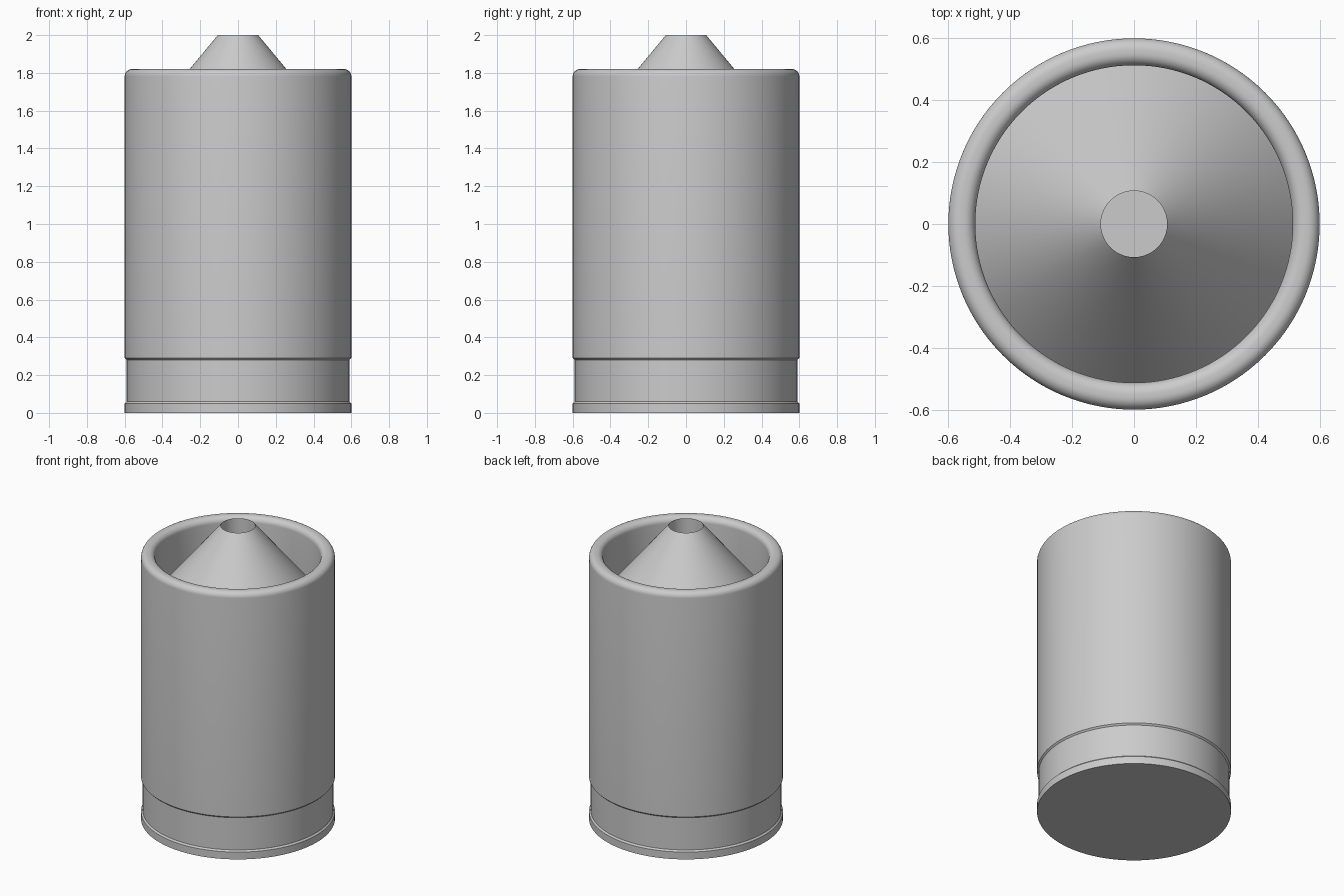
import bpy, bmesh, math

cube = bpy.data.objects.get("Cube")
if cube:
    bpy.data.objects.remove(cube, do_unlink=True)

SEGMENTS = 128

grey = bpy.data.materials.new("plain grey")
grey.use_nodes = True
colour = (0.6, 0.6, 0.6, 1)
grey.diffuse_color = colour
grey.node_tree.nodes["Principled BSDF"].inputs["Base Color"].default_value = colour


def lathe(name, profile):
    """Revolve (radius, height) points, listed counter-clockwise, about z."""
    bm = bmesh.new()
    rings = []
    for r, z in profile:
        if r == 0:
            rings.append([bm.verts.new((0, 0, z))] * SEGMENTS)
        else:
            angles = [math.tau * i / SEGMENTS for i in range(SEGMENTS)]
            rings.append([bm.verts.new((r * math.cos(a), r * math.sin(a), z)) for a in angles])
    for low, high in zip(rings, rings[1:]):
        for i in range(SEGMENTS):
            j = (i + 1) % SEGMENTS
            corners = list(dict.fromkeys((low[i], low[j], high[j], high[i])))
            bm.faces.new(corners)
    mesh = bpy.data.meshes.new(name)
    bm.to_mesh(mesh)
    bm.free()
    mesh.materials.append(grey)
    obj = bpy.data.objects.new(name, mesh)
    bpy.context.collection.objects.link(obj)
    bpy.ops.object.select_all(action="DESELECT")
    obj.select_set(True)
    bpy.context.view_layer.objects.active = obj
    bpy.ops.object.shade_smooth_by_angle(angle=math.radians(30))
    return obj


def arc(r, z, radius, start, end, steps=8):
    """Points of a rounded corner centred on (r, z)."""
    turns = [math.radians(start + (end - start) * i / steps) for i in range(steps + 1)]
    return [(r + radius * math.cos(t), z + radius * math.sin(t)) for t in turns]


outer, groove, inner = 0.6, 0.59, 0.513
rim_top, well_floor, rounding = 1.82, 1.51, 0.038

# Can shell: flat bottom, base flange, shallow groove, wall, rolled rim, inner wall
lathe("can_shell",
      [(0, 0), (outer, 0), (outer, 0.05), (groove, 0.06),
       (groove, 0.28), (outer, 0.29)]
      + arc(outer - rounding, rim_top - rounding, rounding, 0, 90)
      + arc(inner + rounding, rim_top - rounding, rounding, 90, 180)
      + [(inner, well_floor)])

# Centre cone with a straight bore
bore = 0.107
lathe("centre_cone",
      [(inner, well_floor), (bore, 2.0), (bore, well_floor), (0, well_floor)])
